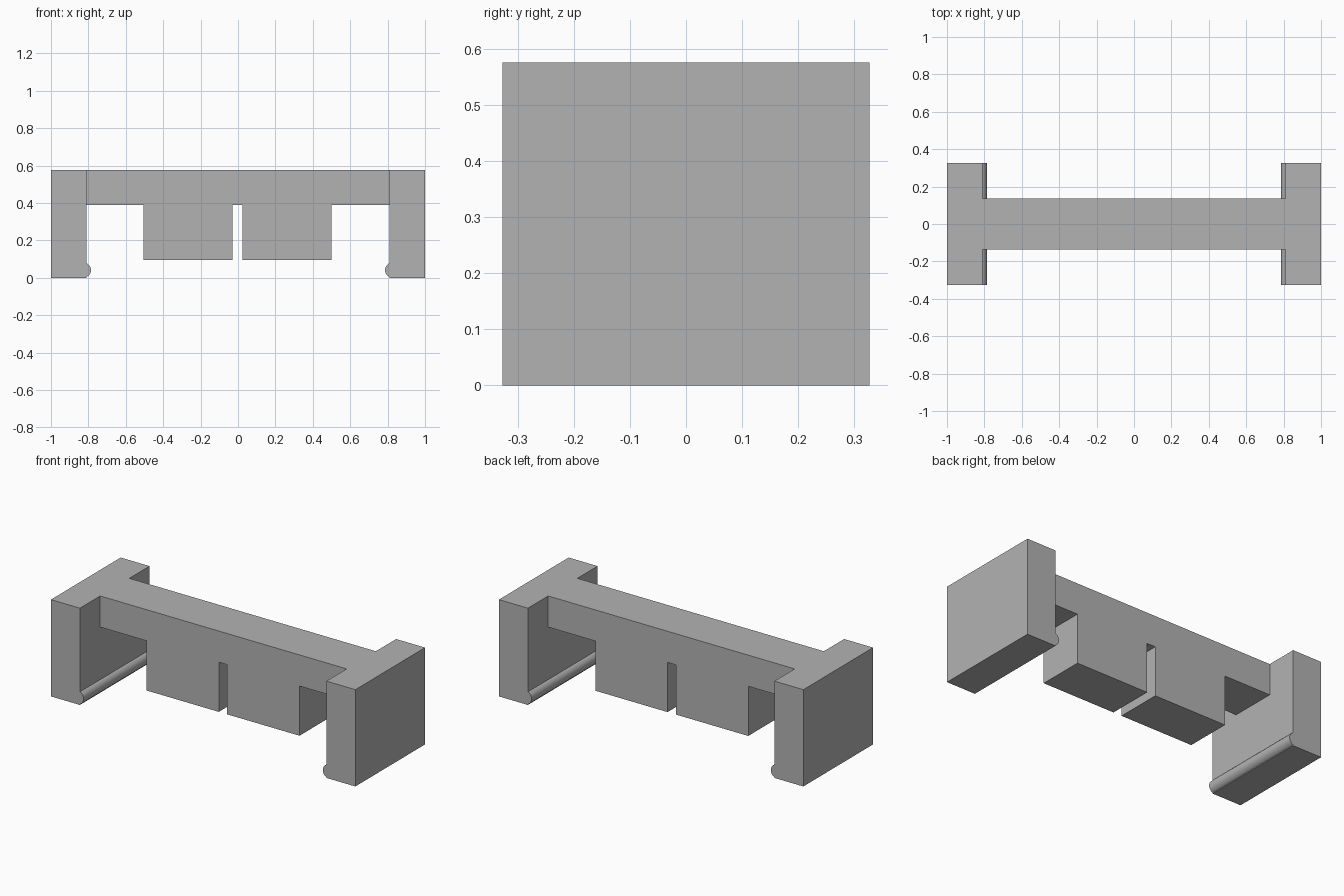
import bpy
import math

cube = bpy.data.objects.get("Cube")
if cube:
    bpy.data.objects.remove(cube, do_unlink=True)

TOP, INNER = 0.575, 0.81
BEAM_Z, BLOCK_Z = 0.39, 0.095

grey = bpy.data.materials.new("plain grey")
grey.use_nodes = True
grey.diffuse_color = (0.45, 0.45, 0.45, 1)
grey.node_tree.nodes["Principled BSDF"].inputs["Base Color"].default_value = (0.45, 0.45, 0.45, 1)


def extrude_profile(name, outline, half_depth):
    """Prism from a counter-clockwise x-z outline, seen from the front."""
    n = len(outline)
    verts = [(x, y, z) for y in (-half_depth, half_depth) for x, z in outline]
    faces = [list(range(n)), list(range(2 * n - 1, n - 1, -1))]
    faces += [(i, i + n, (i + 1) % n + n, (i + 1) % n) for i in range(n)]
    mesh = bpy.data.meshes.new(name)
    mesh.from_pydata(verts, [], faces)
    mesh.materials.append(grey)
    obj = bpy.data.objects.new(name, mesh)
    bpy.context.collection.objects.link(obj)
    return obj


# Crossbeam with two hanging blocks, one continuous outline
beam = [(-0.9, TOP), (-0.9, BEAM_Z)]
for x0, x1 in ((-0.505, -0.03), (0.025, 0.5)):
    beam += [(x0, BEAM_Z), (x0, BLOCK_Z), (x1, BLOCK_Z), (x1, BEAM_Z)]
beam += [(0.9, BEAM_Z), (0.9, TOP)]
bracket = extrude_profile("crossbeam_with_blocks", beam, 0.137)

# End plate outline: a rounded bead swells from the inner foot
radius, centre_x, centre_z = 0.04, 0.826, 0.041
spread = math.acos((centre_x - INNER) / radius)
bead = []
for i in range(17):
    a = math.pi - spread + 2 * spread * i / 16
    bead.append((centre_x + radius * math.cos(a), centre_z + radius * math.sin(a)))
plate = [(1, TOP), (INNER, TOP)] + bead + [(INNER, 0), (1, 0)]

# Fuse both end plates onto the beam
for name, side in (("left_end_plate", 1), ("right_end_plate", -1)):
    outline = [(side * x, z) for x, z in plate]
    if side < 0:
        outline.reverse()
    end = extrude_profile(name, outline, 0.327)
    fuse = bracket.modifiers.new("fuse " + name, "BOOLEAN")
    fuse.operation = "UNION"
    fuse.solver = "EXACT"
    fuse.object = end
    bpy.ops.object.select_all(action="DESELECT")
    bracket.select_set(True)
    bpy.context.view_layer.objects.active = bracket
    bpy.ops.object.modifier_apply(modifier=fuse.name)
    bpy.data.objects.remove(end, do_unlink=True)

bracket.name = "bracket_body"
bpy.ops.object.shade_smooth_by_angle(angle=math.radians(30))
